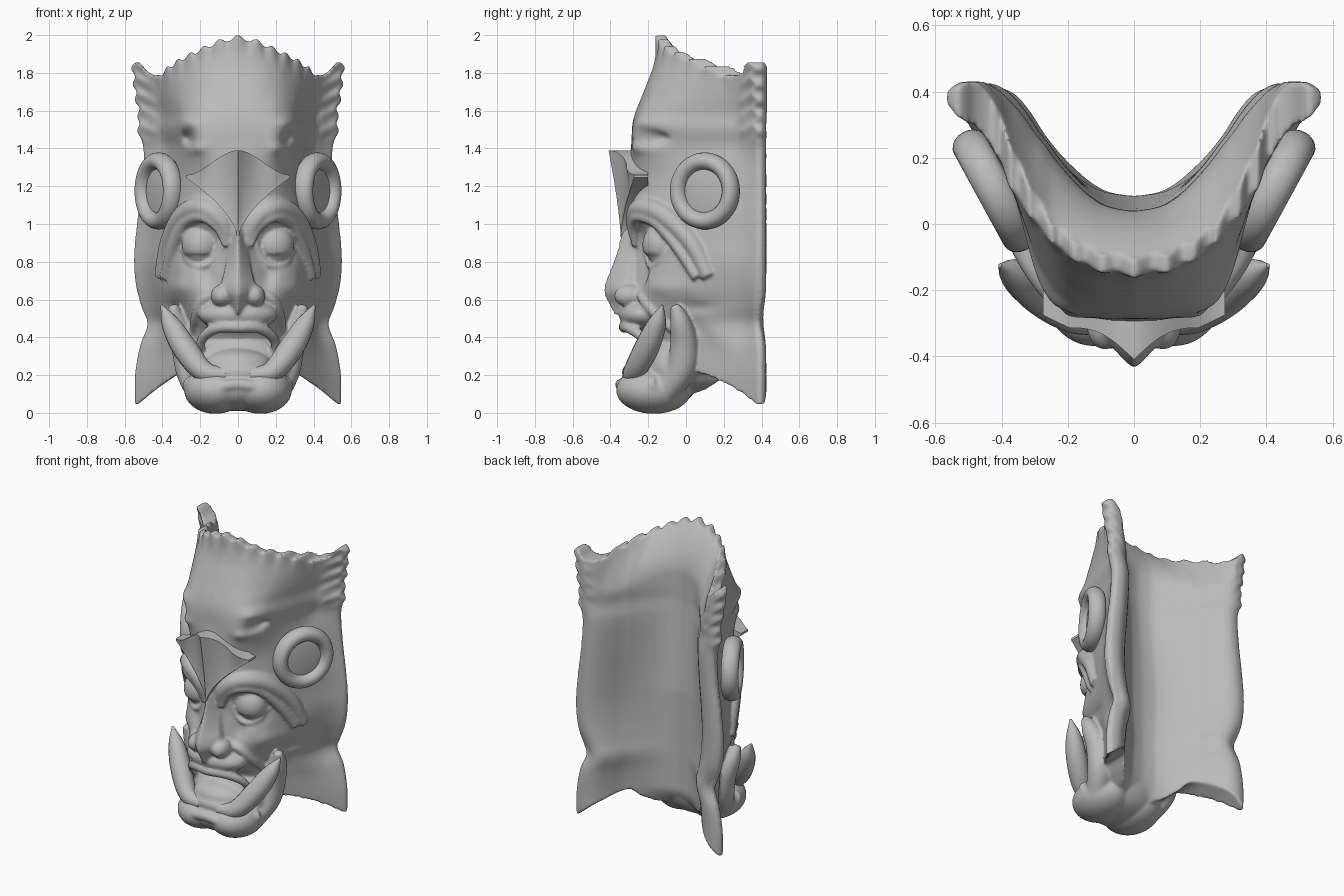
import bpy, bmesh, math
from mathutils import Vector, Matrix

if "Cube" in bpy.data.objects:
    bpy.data.objects.remove(bpy.data.objects["Cube"])

clay = bpy.data.materials.new("clay_grey")
clay.diffuse_color = (0.5, 0.5, 0.5, 1)
clay.use_nodes = True
clay.node_tree.nodes["Principled BSDF"].inputs["Base Color"].default_value = clay.diffuse_color


def spline(xs, ys, x):
    """Smooth interpolation through a few key values."""
    x = min(max(x, xs[0]), xs[-1])
    i = 0
    while i < len(xs) - 2 and x > xs[i + 1]:
        i += 1
    def m(k):
        a, b = max(k - 1, 0), min(k + 1, len(xs) - 1)
        return (ys[b] - ys[a]) / (xs[b] - xs[a])
    h = xs[i + 1] - xs[i]
    t = (x - xs[i]) / h
    return ((2*t**3 - 3*t*t + 1) * ys[i] + (t**3 - 2*t*t + t) * h * m(i)
            + (3*t*t - 2*t**3) * ys[i + 1] + (t**3 - t*t) * h * m(i + 1))


def finish(name, bm):
    bmesh.ops.recalc_face_normals(bm, faces=bm.faces[:])
    me = bpy.data.meshes.new(name)
    bm.to_mesh(me)
    bm.free()
    ob = bpy.data.objects.new(name, me)
    bpy.context.collection.objects.link(ob)
    me.materials.append(clay)
    return ob


def slab(name, front, back, na, nb):
    """Closed solid between two point grids over a in -1..1, b in 0..1."""
    bm = bmesh.new()
    g = [[[bm.verts.new(fn(2*i/na - 1, j/nb)) for j in range(nb + 1)]
          for i in range(na + 1)] for fn in (front, back)]
    for s in g:
        for i in range(na):
            for j in range(nb):
                bm.faces.new((s[i][j], s[i+1][j], s[i+1][j+1], s[i][j+1]))
    rim = ([(i, 0) for i in range(na)] + [(na, j) for j in range(nb)]
           + [(i, nb) for i in range(na, 0, -1)] + [(0, j) for j in range(nb, 0, -1)])
    for (i, j), (k, l) in zip(rim, rim[1:] + rim[:1]):
        bm.faces.new((g[0][i][j], g[0][k][l], g[1][k][l], g[1][i][j]))
    return finish(name, bm)


def ball(name, c, r, rot=0.0, cut=None):
    """Ellipsoid, optionally turned about z and cut off below a height."""
    bm = bmesh.new()
    bmesh.ops.create_uvsphere(bm, u_segments=40, v_segments=24, radius=1)
    bm.transform(Matrix.Translation(c) @ Matrix.Rotation(rot, 4, 'Z') @ Matrix.Diagonal((*r, 1)))
    if cut is not None:
        bmesh.ops.bisect_plane(bm, geom=bm.verts[:] + bm.edges[:] + bm.faces[:],
                               plane_co=(0, 0, cut), plane_no=(0, 0, -1), clear_outer=True)
        bmesh.ops.holes_fill(bm, edges=bm.edges[:])
    return finish(name, bm)


def tube(name, pts, radii, n=40, sides=16):
    """Tapered round sweep through a few points."""
    ks = list(range(len(pts)))
    at = lambda t: Vector([spline(ks, [p[c] for p in pts], t) for c in range(3)])
    bm = bmesh.new()
    rings = []
    for i in range(n + 1):
        t = ks[-1] * i / n
        d = (at(min(t + .02, ks[-1])) - at(max(t - .02, 0))).normalized()
        u = d.cross(Vector((0, 1, 0.1))).normalized()
        v = d.cross(u)
        r = spline(ks, radii, t)
        rings.append([bm.verts.new(at(t) + r * (u*math.cos(q) + v*math.sin(q)))
                      for q in [2*math.pi*k/sides for k in range(sides)]])
    for a, b in zip(rings, rings[1:]):
        for k in range(sides):
            bm.faces.new((a[k], a[(k+1) % sides], b[(k+1) % sides], b[k]))
    bm.faces.new(rings[0])
    bm.faces.new(rings[-1])
    return finish(name, bm)


# Mask shell: depth at key heights and distances from the middle
XS = [0, .12, .22, .3, .36, .42, .48, .55]
ROWS = {
    .05: [-.05, -.03, .0, .08, .16, .24, .31, .38],
    .32: [-.15, -.13, -.06, .05, .14, .23, .31, .38],
    .42: [-.2, -.18, -.12, .0, .11, .22, .31, .37],
    .52: [-.3, -.27, -.2, -.07, .06, .19, .3, .37],
    .66: [-.32, -.25, -.21, -.12, .01, .15, .28, .37],
    .88: [-.31, -.23, -.19, -.11, .0, .14, .28, .38],
    1.05: [-.32, -.28, -.23, -.13, -.01, .13, .27, .38],
    1.25: [-.31, -.28, -.22, -.11, .02, .16, .28, .38],
    1.42: [-.29, -.285, -.26, -.15, .04, .23, .31, .37],
    1.55: [-.28, -.27, -.24, -.14, .04, .24, .31, .37],
    1.7: [-.225, -.21, -.16, -.06, .07, .23, .31, .36],
    1.85: [-.17, -.15, -.09, .01, .1, .21, .29, .35],
    2.0: [-.155, -.13, -.06, .03, .11, .2, .28, .35]}
INNER = [.085, .11, .18, .26, .34, .40, .425, .415]
# soft hollows (+) and swellings (-): x, z, width, height, depth
BUMPS = [(.2, .88, .1, .11, .05), (.285, 1.455, .03, .035, .08), (.275, 1.535, .06, .035, -.03),
         (.25, 1.4, .06, .03, -.025), (.41, .46, .05, .1, -.045), (.33, .66, .07, .05, -.03),
         (.36, .56, .05, .03, .03), (.45, .8, .06, .1, -.02), (.16, .72, .04, .06, .02)]


def clamp(v):
    return min(max(v, 0), 1)


def width(z):
    return spline([.05, .2, .35, .47, .56, .68, .82, 1, 1.2, 1.4, 1.5, 1.58, 1.66, 1.75, 1.86],
                  [.545, .545, .52, .48, .51, .54, .55, .535, .51, .5, .53, .525, .54, .55, .56], z)


cache = {}
def outer(x, z):
    k = round(min(abs(x) / width(z), 1) * .55, 5)
    if k not in cache:
        cache[k] = [spline(XS, r, k) for r in ROWS.values()]
    y = spline(list(ROWS), cache[k], z)
    for bx, bz, rx, rz, d in BUMPS:
        y += d * math.exp(-((k - bx) / rx)**2 - ((z - bz) / rz)**2)
    return y


def shell(a, b, back):
    k = abs(a) * .55
    wave = math.cos(2 * math.pi * (9*k + 12*k*k))
    crest = spline([0, .1, .2, .28, .36, .42, .48, .53, .55],
                   [1.988, 1.965, 1.92, 1.88, 1.83, 1.785, 1.81, 1.86, 1.845], k)
    low = spline([0, .15, .22, .28, .4, .48, .53, .55], [.09, .11, .16, .215, .15, .09, .05, .045], k)
    top = crest + (.014 * wave if k < .42 else 0)
    z = low + (top - low) * b
    y = outer(a * width(z), z)
    # ribs on the side fins
    rib = math.sin(z * 75 - k * 40) * clamp((k - .42) / .06) * clamp((z - 1.42) / .1)
    x = a * (width(z) + .01 * rib)
    if back:
        s = clamp(1 - (crest - z) / .3)**2
        flat = k if k > .12 else k*k / .24 + .06 * (1 - (1 - k/.12)**2) * (k/.12)
        deep = spline(XS, INNER, flat) - .045 * clamp(1 - (k/.28)**2) * clamp((z - .9) / .6)
        deep -= .03 * math.exp(-((z - .5) / .1)**2) * max(0, k - .4) / .15
        deep -= 4 * max(0, .24 - z)**2 * clamp(1 - (k/.28)**2)
        rim = .05 + .1 * clamp((k - .25) / .15)
        y = min(max(y + .03, (1 - s) * deep + s * (y + rim)), .43 - .03 * clamp((k - .5) / .05)**2)
    else:
        y += .014 * rib - .009 * wave * max(0, 1 - (top - z) / .09) * (k < .42)
    return x, y, z


carved = [slab("carved_mask", lambda a, b: shell(a, b, 0), lambda a, b: shell(a, b, 1), 150, 180)]


# Pointed hood over the brow, tapering down to the nose
def hood(a, b, back):
    k = abs(a)
    top = 1.39 - .13 * k*k * (3 - 2*k)
    low = .92 + .325 * k**.6
    z = low + (top - low) * b
    y = -.345 + .07 * k + b**1.4 * (-.065 + .065 * k)
    y += .03 * math.sin(math.pi * min(k * 1.4, 1)) * b
    return a * .275, (max(y + .02, -.2) if back else y), z

slab("brow_hood", lambda a, b: hood(a, b, 0), lambda a, b: hood(a, b, 1), 48, 24)


# Nose with a sharp ridge
def nose(a, b, back):
    z = .52 + .45 * b
    zs = [.52, .58, .63, .68, .76, .86, .97]
    ridge = spline(zs, [-.38, -.41, -.433, -.43, -.4, -.365, -.34], z)
    half = spline(zs, [.03, .06, .09, .09, .07, .055, .045], z)
    return a * half, (-.2 if back else ridge + .1 * abs(a)**1.3), z

carved.append(slab("nose", lambda a, b: nose(a, b, 0), lambda a, b: nose(a, b, 1), 24, 30))

# Upper lip, tongue, lower jaw bowl, chin and lower lip
carved += [
    ball("upper_muzzle", (0, -.22, .52), (.21, .135, .085)),
    tube("upper_lip", [(-.2, -.14, .28), (-.19, -.22, .39), (-.11, -.3, .45), (0, -.325, .455),
                       (.11, -.3, .45), (.19, -.22, .39), (.2, -.14, .28)],
         [.02, .026, .03, .032, .03, .026, .02]),
    ball("tongue", (0, -.19, .25), (.18, .13, .09)),
    ball("jaw", (0, -.08, .23), (.28, .155, .2)),
    ball("jaw_bowl", (0, -.16, .13), (.275, .2, .12)),
    tube("lip", [(-.25, -.15, .15), (-.18, -.3, .12), (0, -.345, .15), (.18, -.3, .12), (.25, -.15, .15)],
         [.05, .04, .03, .04, .05]),
    tube("gum", [(-.2, -.25, .2), (0, -.3, .215), (.2, -.25, .2)], [.04, .04, .04])]

for s, side in ((-1, "left"), (1, "right")):
    def on(pts, lift=0.0):
        return [(s*x, outer(x, z) - lift, z) for x, z in pts]
    # Tusk
    tube("tusk_" + side, [(s*.06, -.3, .2), (s*.18, -.275, .22), (s*.28, -.21, .34),
                          (s*.355, -.155, .47), (s*.405, -.125, .57)], [.035, .056, .066, .05, .006])
    # Chin lobe, cheek fold, nose wing, lids and arched brow
    carved += [
        ball("chin", (s*.12, -.17, .12), (.165, .2, .125)),
        tube("cheek_fold", [(s*.2, -.12, .1), (s*.25, -.03, .22), (s*.28, -.01, .36),
                            (s*.325, -.03, .48), (s*.345, -.06, .57)], [.07, .078, .075, .055, .025]),
        tube("smile_fold", on([(.12, .64), (.18, .6), (.22, .52), (.24, .42)], -.01), [.02, .028, .028, .02]),
        ball("nose_wing", (s*.088, -.3, .62), (.056, .08, .06)),
        ball("eyeball", (s*.2, -.135, .88), (.09, .075, .1), s*.5),
        ball("upper_lid", (s*.2, -.14, .89), (.1, .088, .105), s*.5, .84),
        tube("lower_lid", on([(.1, .9), (.125, .82), (.19, .775), (.26, .8), (.3, .87)]),
             [.008, .014, .016, .014, .008]),
        tube("eye_arch", on([(.05, .9), (.09, 1.02), (.19, 1.085), (.29, 1.045), (.365, .9), (.405, .72)], -.012),
             [.03, .05, .055, .055, .05, .04]),
        tube("arch_rim", on([(.065, .88), (.105, .98), (.19, 1.04), (.28, 1.005), (.345, .87), (.39, .715)], .016),
             [.015, .028, .032, .032, .032, .028])]
    # Round ear: ring with recessed disc
    bm = bmesh.new()
    n, m = 56, 20
    vs = [[bm.verts.new(((.157 + .045*math.cos(q)) * math.cos(p), (.158 + .046*math.cos(q)) * math.sin(p),
                         .055 * math.sin(q)))
           for q in [2*math.pi*j/m for j in range(m)]] for p in [2*math.pi*i/n for i in range(n)]]
    for i in range(n):
        for j in range(m):
            bm.faces.new((vs[i][j], vs[(i+1) % n][j], vs[(i+1) % n][(j+1) % m], vs[i][(j+1) % m]))
    turn = Vector((s*.88, -.48, 0)).to_track_quat('Z', 'Y').to_matrix().to_4x4()
    place = Matrix.Translation((s*.42, .1, 1.175)) @ turn
    bm.transform(place)
    finish("ear_ring_" + side, bm)
    bm = bmesh.new()
    bmesh.ops.create_uvsphere(bm, u_segments=40, v_segments=16, radius=1)
    bm.transform(place @ Matrix.Diagonal((.155, .155, .02, 1)))
    finish("ear_disc_" + side, bm)

bpy.ops.object.select_all(action='SELECT')
bpy.ops.object.shade_smooth_by_angle(angle=math.radians(50))

# Fuse the carved parts into one soft surface
bpy.ops.object.select_all(action='DESELECT')
for p in carved:
    p.select_set(True)
bpy.context.view_layer.objects.active = carved[0]
bpy.ops.object.join()
fuse = carved[0].modifiers.new("fuse", 'REMESH')
fuse.mode, fuse.voxel_size, fuse.use_smooth_shade = 'VOXEL', .0095, True
soft = carved[0].modifiers.new("soften", 'SMOOTH')
soft.iterations = 5
